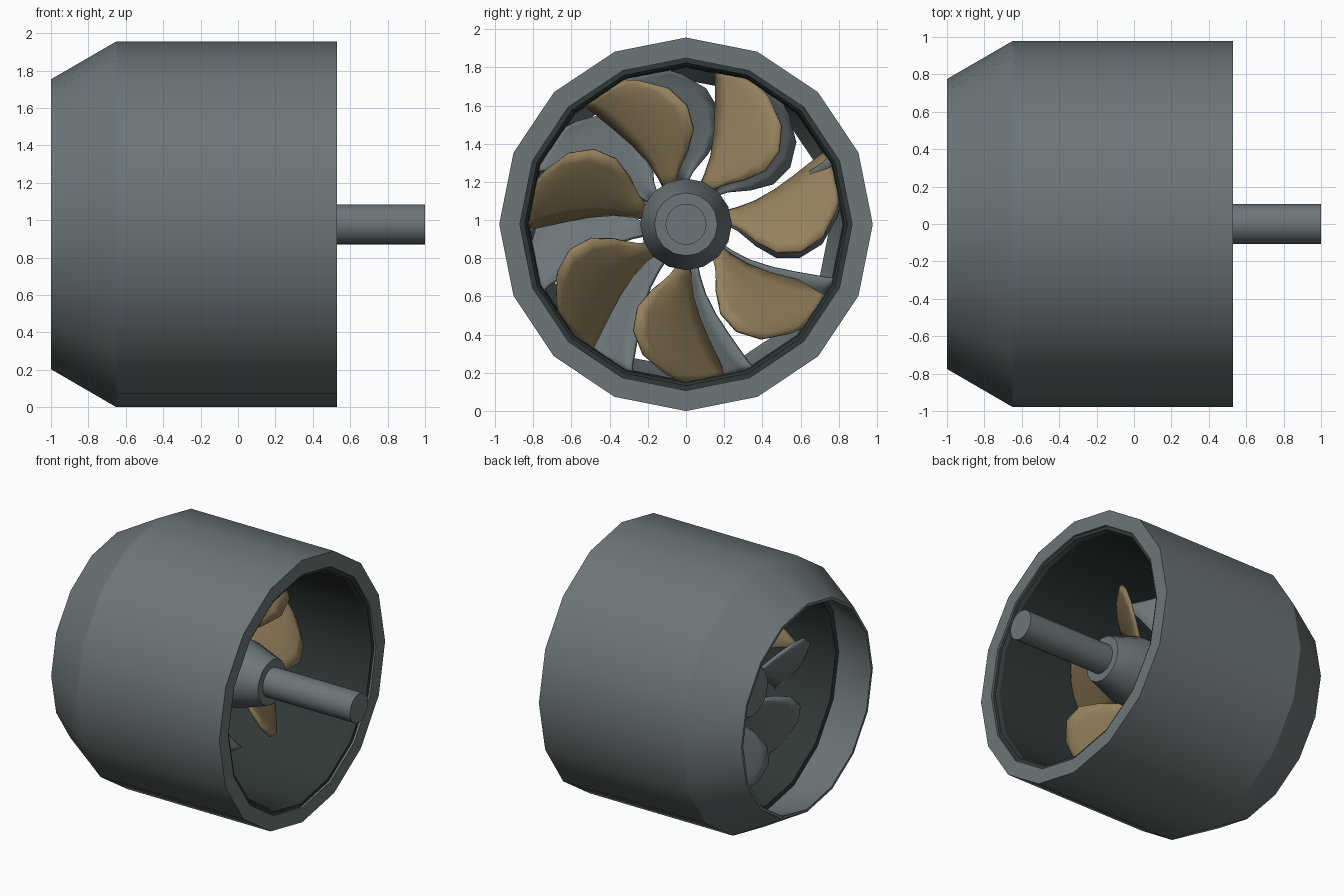
import bpy
import math

cube = bpy.data.objects.get("Cube")
if cube:
    bpy.data.objects.remove(cube, do_unlink=True)

AXIS_Z = 0.978


def material(name, rgb):
    m = bpy.data.materials.new(name)
    m.use_nodes = True
    m.diffuse_color = (*rgb, 1)
    bsdf = next(n for n in m.node_tree.nodes if n.type == 'BSDF_PRINCIPLED')
    bsdf.inputs["Base Color"].default_value = (*rgb, 1)
    return m


STEEL = material("blue grey steel", (0.15, 0.18, 0.19))
BRONZE = material("bronze", (0.30, 0.22, 0.11))
DARK = material("dark lining", (0.03, 0.042, 0.04))


def build(name, verts, faces, mat, angle):
    mesh = bpy.data.meshes.new(name)
    mesh.from_pydata(verts, [], faces)
    mesh.materials.append(mat)
    obj = bpy.data.objects.new(name, mesh)
    bpy.context.collection.objects.link(obj)
    bpy.ops.object.select_all(action='DESELECT')
    obj.select_set(True)
    bpy.context.view_layer.objects.active = obj
    bpy.ops.object.mode_set(mode='EDIT')
    bpy.ops.mesh.select_all(action='SELECT')
    bpy.ops.mesh.normals_make_consistent(inside=False)
    bpy.ops.object.mode_set(mode='OBJECT')
    bpy.ops.object.shade_smooth_by_angle(angle=math.radians(angle))
    return obj


def point(x, r, a):
    """Polar position around the long axis, a measured from +y towards +z."""
    return (x, r * math.cos(a), AXIS_Z + r * math.sin(a))


def lathe(name, profile, sides, mat, ring=False):
    """Revolve (x, radius) pairs; a ring closes on itself, otherwise ends are capped."""
    n = len(profile)
    verts = [point(x, r, math.tau * s / sides) for x, r in profile for s in range(sides)]
    faces = []
    for i in range(n if ring else n - 1):
        j = (i + 1) % n
        for s in range(sides):
            t = (s + 1) % sides
            faces.append((i * sides + s, i * sides + t, j * sides + t, j * sides + s))
    if not ring:
        faces.append(tuple(range(sides)))
        faces.append(tuple(range((n - 1) * sides, n * sides)))
    return build(name, verts, faces, mat, 25)


# Blade outline: radius, trailing edge angle, leading edge angle
OUTLINE = [(0.20, 5, -9), (0.28, 4, -18), (0.38, 5, -27), (0.50, 8, -30),
           (0.62, 11, -26), (0.72, 13, -18), (0.79, 14, -8), (0.825, 15, -2)]


def blade_row(name, count, phase, x0, pitch, mat):
    """Ring of swept, pitched and slightly cambered blades."""
    verts, faces, cols = [], [], 7
    for b in range(count):
        base, turn = len(verts), math.tau * b / count + math.radians(phase)
        for r, trail, lead in OUTLINE:
            for c in range(cols):
                t = c / (cols - 1)
                a = math.radians(lead + (trail - lead) * t)
                x = x0 - pitch * (r * a + 0.08) + 0.12 * pitch * (t - t * t)
                verts.append(point(x, r, a + turn))
        for i in range(len(OUTLINE) - 1):
            for c in range(cols - 1):
                k = base + i * cols + c
                faces.append((k, k + 1, k + cols + 1, k + cols))
    obj = build(name, verts, faces, mat, 50)
    solid = obj.modifiers.new("thickness", 'SOLIDIFY')
    solid.thickness = 0.02
    solid.offset = 0
    return obj


# Casing with tapered rear lip
lathe("casing", [(0.53, 0.978), (-0.65, 0.978), (-1.0, 0.775), (-1.0, 0.755),
                 (-0.66, 0.86), (0.53, 0.87)], 16, STEEL, ring=True)

# Dark duct lining with a stepped front edge
lathe("duct_lining", [(0.515, 0.872), (0.515, 0.845), (0.49, 0.83),
                      (-0.66, 0.82), (-0.66, 0.872)], 16, DARK, ring=True)

# Hub and drive shaft
lathe("hub", [(0.28, 0.165), (0.05, 0.24), (-0.45, 0.24), (-0.55, 0.18)], 16, STEEL)
lathe("drive_shaft", [(1.0, 0.107), (-0.3, 0.107)], 32, STEEL)

# Rotor and fixed vanes behind it
blade_row("rotor_blades", 7, -90, -0.1, 0.9, BRONZE)
blade_row("stator_vanes", 8, 55, -0.42, -0.7, STEEL)
